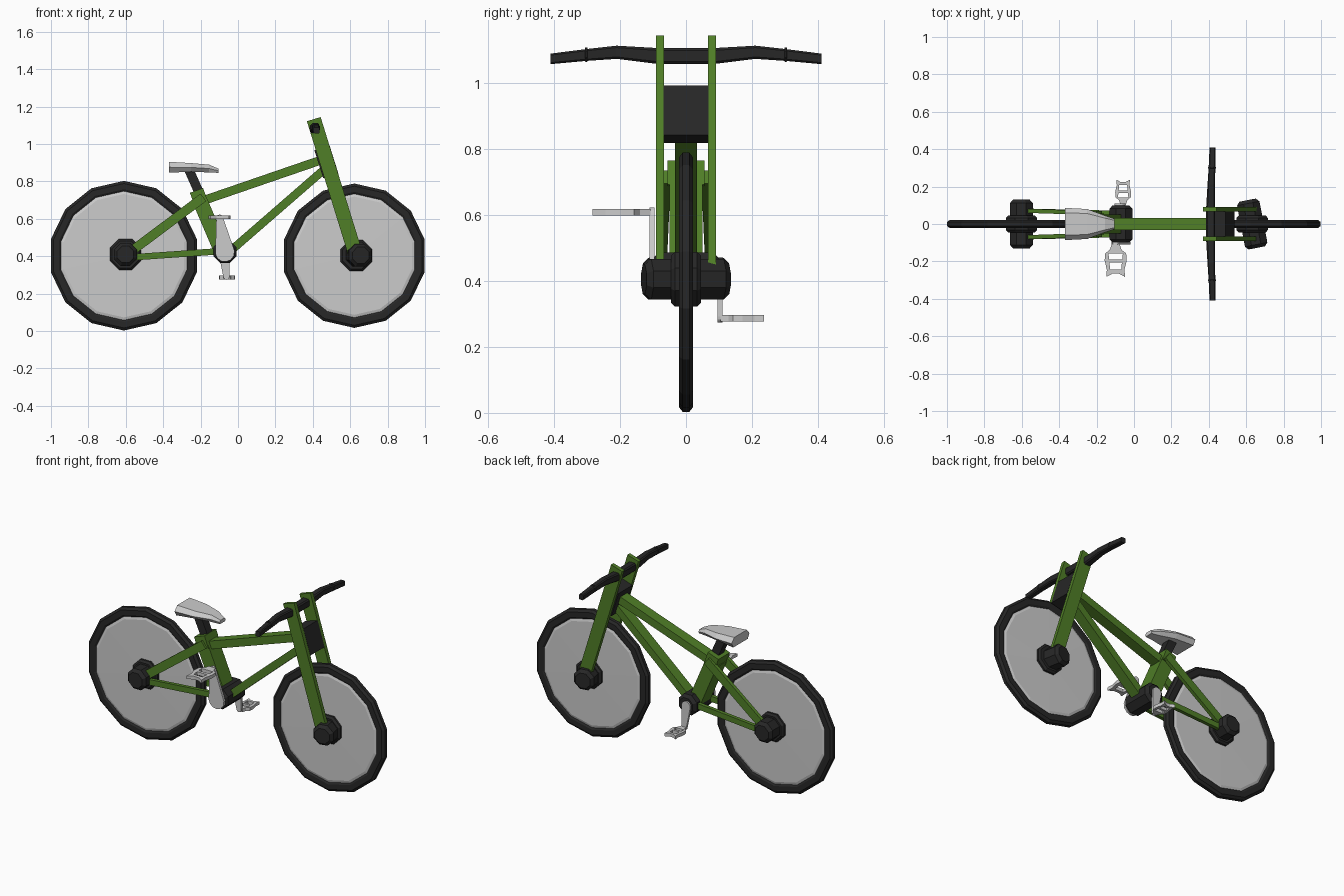
import bpy, bmesh
from math import sin, cos, pi
from mathutils import Vector, Matrix

if "Cube" in bpy.data.objects:
    bpy.data.objects.remove(bpy.data.objects["Cube"])


def material(name, rgb):
    m = bpy.data.materials.new(name)
    m.diffuse_color = (*rgb, 1)
    m.use_nodes = True
    m.node_tree.nodes["Principled BSDF"].inputs["Base Color"].default_value = m.diffuse_color
    return m


GREEN = material("green_paint", (0.08, 0.21, 0.02))
DARK = material("dark_rubber", (0.02, 0.02, 0.02))


def finish(bm, name, mat=None, loc=(0, 0, 0), rot=(0, 0, 0)):
    bmesh.ops.recalc_face_normals(bm, faces=bm.faces[:])
    me = bpy.data.meshes.new(name)
    bm.to_mesh(me)
    bm.free()
    ob = bpy.data.objects.new(name, me)
    ob.location, ob.rotation_euler = loc, rot
    if mat:
        me.materials.append(mat)
    bpy.context.collection.objects.link(ob)
    return ob


def loft(bm, rings, closed=False):
    """Skin a list of point rings; cap the ends unless closed."""
    vs = [[bm.verts.new(p) for p in r] for r in rings]
    n = len(vs[0])
    pairs = list(zip(vs, vs[1:])) + ([(vs[-1], vs[0])] if closed else [])
    for a, b in pairs:
        for i in range(n):
            j = (i + 1) % n
            bm.faces.new((a[i], a[j], b[j], b[i]))
    if not closed:
        bm.faces.new(vs[0])
        bm.faces.new(vs[-1])


def lathe(name, profile, n, loc, mat=None, closed=False, phase=0.0, rot=(0, 0, 0)):
    """Revolve (radius, y) points around the y axis."""
    bm = bmesh.new()
    ang = [2 * pi * i / n + phase for i in range(n)]
    loft(bm, [[(r * sin(a), y, r * cos(a)) for a in ang] for r, y in profile], closed)
    return finish(bm, name, mat, loc, rot)


def barrel(name, r, half, n, loc, mat, bevel=0.018, rot=(0, 0, 0)):
    pts = [(r - bevel, -half), (r, -half + bevel), (r, half - bevel), (r - bevel, half)]
    return lathe(name, pts, n, loc, mat, phase=pi / n, rot=rot)


def beam(name, p, q, w, d, mat):
    """Rectangular bar from p to q: w in the side plane, d across y."""
    p, q = Vector(p), Vector(q)
    t = (q - p).normalized()
    u = Vector((0, 1, 0)).cross(t).normalized() * w / 2
    v = Vector((0, d / 2, 0))
    bm = bmesh.new()
    loft(bm, [[c + u + v, c - u + v, c - u - v, c + u - v] for c in (p, q)])
    return finish(bm, name, mat)


# Wheels: tyre ring, disc and hub
for name, x, r in (("rear", -0.61, 0.4), ("front", 0.622, 0.386)):
    c = (x, 0, 0.403)
    half = [(r, 0.01), (r - 0.014, 0.021), (r - 0.045, 0.021), (r - 0.056, 0.014)]
    lathe(name + "_tyre", half + [(a, -y) for a, y in reversed(half)], 14, c, DARK, True)
    d = [(r - 0.05, 0.013), (r - 0.07, 0.019), (0.06, 0.022)]
    lathe(name + "_wheel_disc", d + [(a, -y) for a, y in reversed(d)], 14, c)
    hub = (x + (0.01 if x > 0 else 0.008), 0, 0.405 if x > 0 else 0.41)
    barrel(name + "_hub", 0.09, 0.045, 8, hub, DARK, 0.012)
    barrel(name + "_axle", 0.066, 0.13, 8, hub, DARK, rot=(0, 0, 0.19 if x > 0 else 0))

# Frame tubes
beam("top_tube", (-0.20, 0, 0.693), (0.455, 0, 0.918), 0.047, 0.066, GREEN)
beam("down_tube", (-0.05, 0, 0.42), (0.47, 0, 0.872), 0.044, 0.066, GREEN)
beam("seat_tube", (-0.085, 0, 0.42), (-0.205, 0, 0.70), 0.08, 0.10, GREEN)
beam("seat_tube_collar", (-0.196, 0, 0.68), (-0.222, 0, 0.752), 0.075, 0.112, GREEN)

# Stays and fork legs, one per side
for s, side in ((-1, "near"), (1, "far")):
    beam(side + "_seat_stay", (-0.60, s * 0.072, 0.405), (-0.185, s * 0.058, 0.715), 0.05, 0.022, GREEN)
    beam(side + "_chain_stay", (-0.60, s * 0.072, 0.392), (-0.08, s * 0.06, 0.428), 0.034, 0.022, GREEN)
    beam(side + "_fork_leg", (0.405, s * 0.079, 1.133), (0.632, s * 0.079, 0.40), 0.077, 0.024, GREEN)

# Fork crown
beam("fork_crown", (0.449, 0, 0.98), (0.496, 0, 0.83), 0.085, 0.136, DARK)

# Handlebar: swept square bar, and collars at the grips
half = [(0.09, 0.41, 1.082, 0.024), (0.21, 0.413, 1.093, 0.02),
        (0.30, 0.417, 1.085, 0.018), (0.41, 0.42, 1.073, 0.016)]
path = [(-y, x, z, h) for y, x, z, h in reversed(half)] + half
bm = bmesh.new()
loft(bm, [[(x + a * h, y, z + b * h) for a, b in ((-1, -.7), (-.7, -1), (.7, -1), (1, -.7),
                                                 (1, .7), (.7, 1), (-.7, 1), (-1, .7))]
          for y, x, z, h in path])
finish(bm, "handlebar", DARK)
for s in (-1, 1):
    barrel("grip_collar", 0.024, 0.004, 8, (0.417, s * 0.302, 1.086), DARK, 0.002)

# Seat post and saddle
beam("seat_post", (-0.19, 0, 0.70), (-0.262, 0, 0.862), 0.05, 0.05, DARK)
bm = bmesh.new()
stations = [(-0.368, 0.086, 0.070, 0.847, 0.905), (-0.25, 0.080, 0.055, 0.852, 0.898),
            (-0.155, 0.045, 0.032, 0.848, 0.890), (-0.104, 0.028, 0.024, 0.846, 0.868)]
loft(bm, [[(x, -wb, lo), (x, wb, lo), (x, wt, (lo + hi) / 2), (x, wt * 0.7, hi),
           (x, -wt * 0.7, hi), (x, -wt, (lo + hi) / 2)] for x, wt, wb, lo, hi in stations])
finish(bm, "saddle")

# Bottom bracket
barrel("bottom_bracket", 0.066, 0.10, 8, (-0.07, 0, 0.425), DARK)


def crank(name, p, rp, q, rq, y):
    """Flat tapered arm with round ends in the side plane."""
    d = Vector((q[0] - p[0], q[1] - p[1])).normalized()
    n = Vector((-d.y, d.x))
    pts = []
    for c, r, sgn in ((p, rp, -1), (q, rq, 1)):
        for k in range(7):
            a = pi * k / 6
            pts.append(Vector(c) + r * sgn * (sin(a) * d + cos(a) * n))
    bm = bmesh.new()
    loft(bm, [[(v.x, yy, v.y) for v in pts] for yy in (y - 0.007, y + 0.007)])
    finish(bm, name)


def pedal(name, c, length, width, s):
    """Slotted pedal: end plates, side rails and cross bars, running outward from c."""
    bm = bmesh.new()

    def slab(pts):
        ring = [(c[0] + u * width / 2, c[1] + s * t * length) for u, t in pts]
        loft(bm, [[(x, y, c[2] + dz) for x, y in ring] for dz in (-0.01, 0.01)])

    slab([(-0.35, 0), (0.35, 0), (0.55, 0.18), (0.95, 0.28), (-0.95, 0.28), (-0.55, 0.18)])
    slab([(-0.8, 0.78), (0.8, 0.78), (0.85, 1), (0.3, 0.9), (-0.3, 0.9), (-0.85, 1)])
    slab([(-0.7, 0.46), (0.7, 0.46), (0.7, 0.56), (-0.7, 0.56)])
    for k in (-1, 1):
        slab([(k * 0.65, 0.28), (k * 0.95, 0.28), (k, 0.5), (k * 0.8, 0.78), (k * 0.5, 0.78)])
    finish(bm, name)


# Cranks and pedals
crank("near_crank", (-0.07, 0.422), 0.052, (-0.098, 0.605), 0.018, -0.103)
crank("far_crank", (-0.075, 0.425), 0.03, (-0.062, 0.29), 0.016, 0.103)
pedal("near_pedal", (-0.098, -0.108, 0.608), 0.175, 0.118, -1)
pedal("far_pedal", (-0.058, 0.105, 0.287), 0.132, 0.085, 1)
